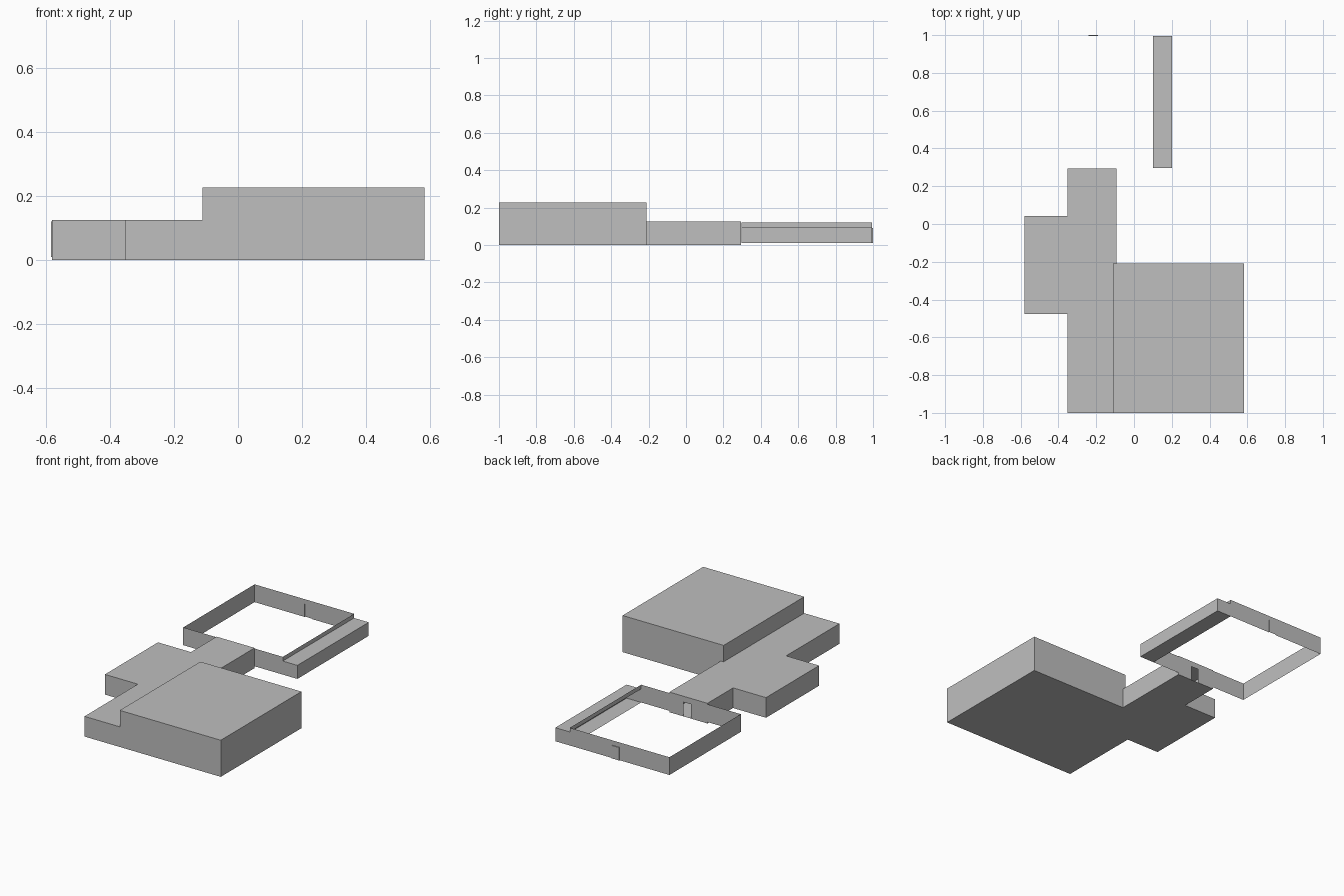
import bpy
import bmesh

cube = bpy.data.objects.get("Cube")
if cube:
    bpy.data.objects.remove(cube, do_unlink=True)

GREY = (0.52, 0.52, 0.52, 1.0)
grey = bpy.data.materials.new("light grey")
grey.use_nodes = True
grey.diffuse_color = GREY
grey.node_tree.nodes["Principled BSDF"].inputs["Base Color"].default_value = GREY

# Shared dimensions
LEFT, STEP, RIGHT = -0.583, 0.10, 0.20       # yard extents in x
NEAR, BACK, OUT = 0.296, 0.995, 1.0          # yard extents in y
FLOOR, BENCH, RIM = 0.01, 0.094, 0.12        # yard heights
DOOR_A, DOOR_B, DOOR_TOP = -0.24, -0.19, 0.09
ANNEX_END, ANNEX_TOP = 0.294, 0.125


def finish(name, bm):
    mesh = bpy.data.meshes.new(name)
    bm.to_mesh(mesh)
    bm.free()
    mesh.materials.append(grey)
    obj = bpy.data.objects.new(name, mesh)
    bpy.context.collection.objects.link(obj)
    return obj


def face(bm, points):
    return bm.faces.new([bm.verts.new(p) for p in points])


def sheets(name, polygons):
    bm = bmesh.new()
    for points in polygons:
        face(bm, points)
    bmesh.ops.remove_doubles(bm, verts=bm.verts, dist=0.0001)
    return finish(name, bm)


def prism(outline, z0, z1):
    bm = bmesh.new()
    base = face(bm, [(x, y, z0) for x, y in outline])
    side = bmesh.ops.extrude_face_region(bm, geom=[base], use_keep_orig=True)
    tops = [v for v in side["geom"] if isinstance(v, bmesh.types.BMVert)]
    bmesh.ops.translate(bm, verts=tops, vec=(0, 0, z1 - z0))
    bmesh.ops.recalc_face_normals(bm, faces=bm.faces)
    return bm


def notched(x0, x1, z0, z1, y):
    """Upright wall facing the front, with a doorway rising from its foot."""
    outline = [(x0, z0), (DOOR_A, z0)]
    if z0 < FLOOR:
        outline.append((DOOR_A, FLOOR))
    outline += [(DOOR_A, DOOR_TOP), (DOOR_B, DOOR_TOP), (DOOR_B, z0),
                (x1, z0), (x1, z1), (x0, z1)]
    return [(x, y, z) for x, z in outline]


# Tall main block
finish("main_block", prism(
    [(-0.111, -1), (0.582, -1), (0.582, -0.21), (-0.111, -0.21)], 0, 0.227))

# Low annex, hollow, with a doorway in its far end
annex = prism([(-0.353, -1), (-0.111, -1), (-0.111, -0.21), (-0.092, -0.21),
               (-0.092, ANNEX_END), (-0.353, ANNEX_END), (-0.353, 0.043),
               (-0.579, 0.043), (-0.579, -0.477), (-0.353, -0.477)],
              0, ANNEX_TOP)
end = [f for f in annex.faces if all(v.co.y > ANNEX_END - 0.001 for v in f.verts)]
bmesh.ops.delete(annex, geom=end, context="FACES_ONLY")
face(annex, notched(-0.353, -0.092, 0, ANNEX_TOP, ANNEX_END)[::-1])
finish("annex", annex)

# Open yard walls: near and back walls with doorways, plain left wall
sheets("yard_walls", [
    notched(LEFT, STEP, FLOOR, RIM, NEAR),
    notched(LEFT, STEP, FLOOR, RIM, BACK)[::-1],
    [(LEFT, BACK, FLOOR), (LEFT, NEAR, FLOOR), (LEFT, NEAR, RIM), (LEFT, BACK, RIM)],
])


def side_sheet(x, z0, z1):
    return [(x, NEAR, z0), (x, BACK, z0), (x, BACK, z1), (x, NEAR, z1)]


def flat_sheet(z):
    return [(STEP, NEAR, z), (RIGHT, NEAR, z), (RIGHT, BACK, z), (STEP, BACK, z)]


def end_sheet(y):
    return [(STEP, y, FLOOR), (RIGHT, y, FLOOR), (RIGHT, y, BENCH), (STEP, y, BENCH)]


# Lower side bay, open towards the yard, with a lip above its roof
sheets("side_bay", [
    side_sheet(STEP, BENCH, RIM), side_sheet(RIGHT, FLOOR, BENCH),
    flat_sheet(BENCH), flat_sheet(FLOOR)[::-1],
    end_sheet(NEAR), end_sheet(BACK)[::-1],
])

# Shallow door recess pushed out of the back wall
sheets("back_door", [
    [(DOOR_B, OUT, FLOOR), (DOOR_A, OUT, FLOOR),
     (DOOR_A, OUT, DOOR_TOP), (DOOR_B, OUT, DOOR_TOP)],
    [(DOOR_A, BACK, DOOR_TOP), (DOOR_B, BACK, DOOR_TOP),
     (DOOR_B, OUT, DOOR_TOP), (DOOR_A, OUT, DOOR_TOP)],
    [(DOOR_A, OUT, FLOOR), (DOOR_A, BACK, FLOOR),
     (DOOR_A, BACK, DOOR_TOP), (DOOR_A, OUT, DOOR_TOP)],
    [(DOOR_B, BACK, FLOOR), (DOOR_B, OUT, FLOOR),
     (DOOR_B, OUT, DOOR_TOP), (DOOR_B, BACK, DOOR_TOP)],
])
